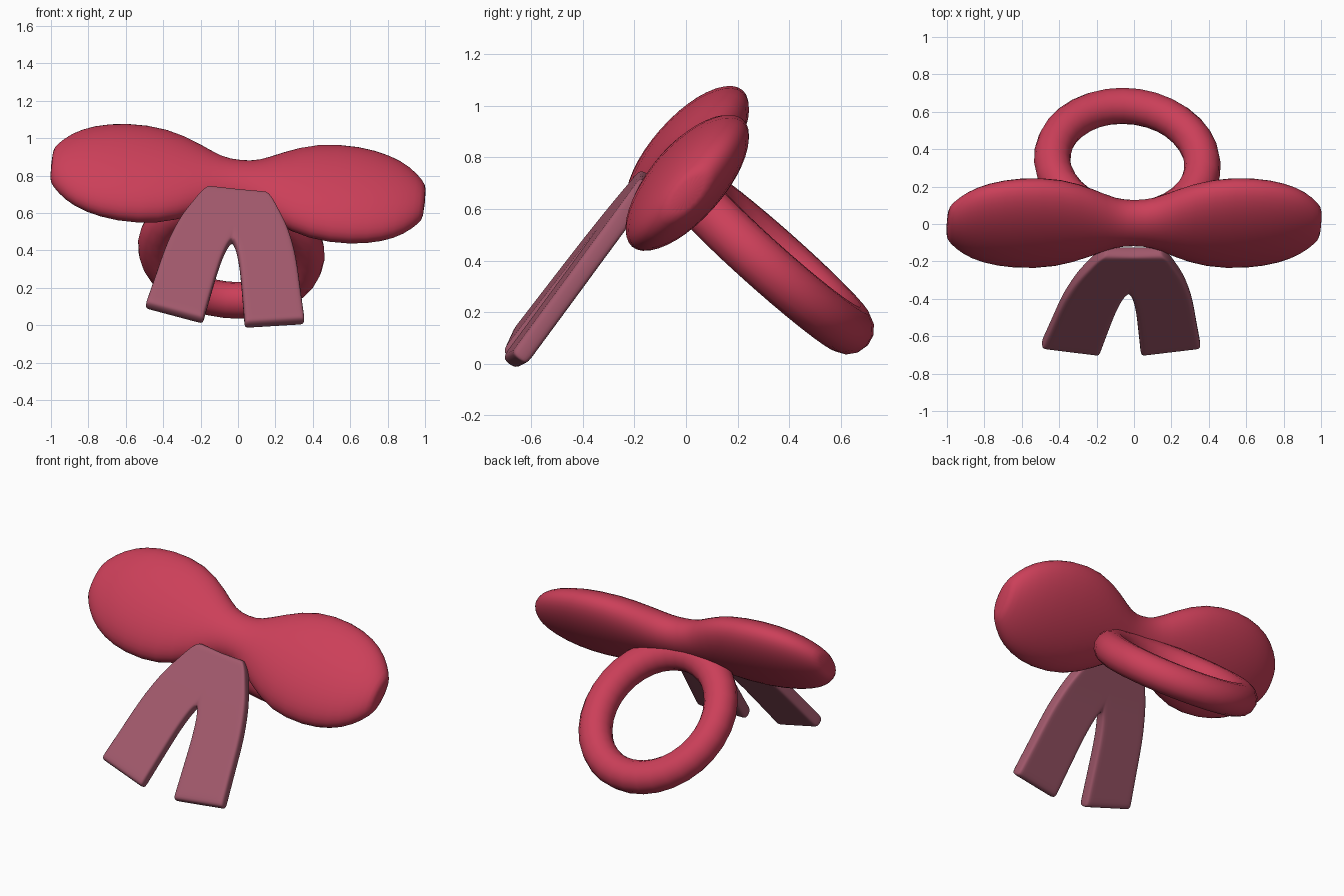
import bpy, bmesh
from math import sin, cos, pi, radians, sqrt
from mathutils import Matrix, Vector

if "Cube" in bpy.data.objects:
    bpy.data.objects.remove(bpy.data.objects["Cube"])

C = Vector((0, 0, 0.757))
# The whole bow is rolled slightly about its centre
ROLL = Matrix.Translation(C) @ Matrix.Rotation(0.1, 4, 'Y') @ Matrix.Translation(-C)


def material(name, rgb):
    m = bpy.data.materials.new(name)
    m.diffuse_color = (*rgb, 1)
    m.use_nodes = True
    m.node_tree.nodes["Principled BSDF"].inputs["Base Color"].default_value = m.diffuse_color
    return m


red = material("red", (0.60, 0.05, 0.10))
mauve = material("mauve", (0.36, 0.10, 0.15))


def finish(name, bm, mat):
    bmesh.ops.recalc_face_normals(bm, faces=bm.faces)
    for f in bm.faces:
        f.smooth = True
    me = bpy.data.meshes.new(name)
    bm.to_mesh(me)
    bm.free()
    me.materials.append(mat)
    ob = bpy.data.objects.new(name, me)
    bpy.context.collection.objects.link(ob)
    ob.matrix_world = ROLL
    return ob


# Bow: elliptical sections lofted along x (x, half height, half thickness)
half = [(0.1, 0.15, 0.112), (0.22, 0.235, 0.127), (0.4, 0.328, 0.143),
        (0.63, 0.338, 0.143), (0.8, 0.295, 0.125), (0.91, 0.23, 0.10),
        (0.985, 0.14, 0.07), (1.005, 0.10, 0.045)]
sections = [(-x, a, b) for x, a, b in reversed(half)] + [(0, 0.14, 0.11)] + half
tilt = radians(48.5)
up, out = Vector((0, cos(tilt), sin(tilt))), Vector((0, -sin(tilt), cos(tilt)))
N = 20
bm = bmesh.new()
rings = []
for x, a, b in sections:
    rings.append([bm.verts.new(C + Vector((x, 0.005, 0)) + up * a * cos(2 * pi * i / N)
                               + out * b * sin(2 * pi * i / N)) for i in range(N)])
for r, s in zip(rings, rings[1:]):
    for i in range(N):
        j = (i + 1) % N
        bm.faces.new((r[i], r[j], s[j], s[i]))
bm.faces.new(rings[0])
bm.faces.new(rings[-1])
bow = finish("bow", bm, red)
bow.modifiers.new("smooth", 'SUBSURF').levels = 1
bow.modifiers["smooth"].render_levels = 1

# Ring behind the bow, sloping down to the back
R, r, M, K = 0.403, 0.098, 32, 14
bm = bmesh.new()
place = Matrix.Translation((0, 0.33, 0.40)) @ Matrix.Rotation(radians(-41.5), 4, 'X')
grid = [[bm.verts.new(place @ Vector(((R + r * cos(2 * pi * k / K)) * cos(2 * pi * m / M),
                                      (R + r * cos(2 * pi * k / K)) * sin(2 * pi * m / M),
                                      r * sin(2 * pi * k / K)))) for k in range(K)]
        for m in range(M)]
for m in range(M):
    for k in range(K):
        g, h = grid[m], grid[(m + 1) % M]
        bm.faces.new((g[k], h[k], h[(k + 1) % K], g[(k + 1) % K]))
finish("ring", bm, red)

# Ribbon tails: half sheet, mirrored (inner x, inner z, outer x, outer z)
rows = [(0, 0.715, 0.15, 0.72), (0, 0.695, 0.19, 0.69), (0, 0.64, 0.23, 0.63),
        (0, 0.54, 0.292, 0.54), (0, 0.45, 0.335, 0.43), (0.02, 0.42, 0.345, 0.40),
        (0.05, 0.33, 0.365, 0.33), (0.075, 0.2, 0.39, 0.22),
        (0.105, 0.035, 0.423, 0.085), (0.11, 0.003, 0.43, 0.055)]
depth = [(0.75, -0.12), (0.5, -0.315), (0.0, -0.69)]


def sheet_y(z):
    (z0, y0), (z1, y1) = depth[:2] if z > 0.5 else depth[1:]
    return y0 + (y1 - y0) * (z - z0) / (z1 - z0)


bm = bmesh.new()
cols = (0, 0.08, 0.5, 0.92, 1)
grid = []
for xi, zi, xo, zo in rows:
    line = []
    for t in cols:
        z = zi + (zo - zi) * t
        line.append(bm.verts.new((xi + (xo - xi) * t, sheet_y(z), z)))
    grid.append(line)
for g, h in zip(grid, grid[1:]):
    for i in range(len(cols) - 1):
        bm.faces.new((g[i], h[i], h[i + 1], g[i + 1]))
tails = finish("ribbon_tails", bm, mauve)
mir = tails.modifiers.new("mirror", 'MIRROR')
mir.use_clip = True
sol = tails.modifiers.new("thickness", 'SOLIDIFY')
sol.thickness, sol.offset = 0.075, 0
sub = tails.modifiers.new("smooth", 'SUBSURF')
sub.levels = sub.render_levels = 2
